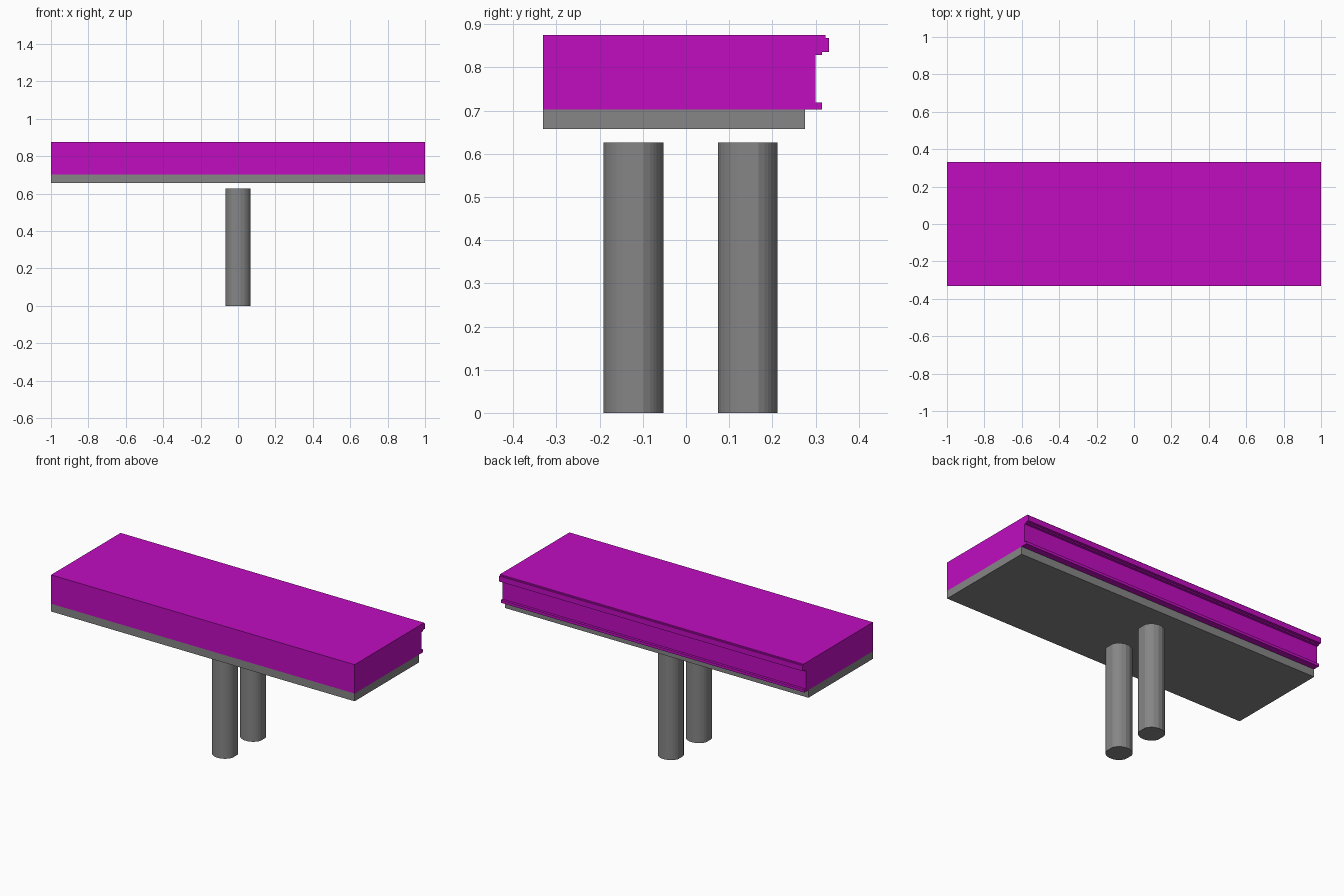
import bpy, math

cube = bpy.data.objects.get("Cube")
if cube:
    bpy.data.objects.remove(cube, do_unlink=True)


def make_material(name, color):
    mat = bpy.data.materials.new(name)
    mat.use_nodes = True
    mat.diffuse_color = color
    mat.node_tree.nodes["Principled BSDF"].inputs["Base Color"].default_value = color
    return mat


def extrude(name, loop_a, loop_b, mat):
    """Closed prism between two matching counter-clockwise loops."""
    n = len(loop_a)
    faces = [tuple(reversed(range(n))), tuple(range(n, 2 * n))]
    faces += [(i, (i + 1) % n, n + (i + 1) % n, n + i) for i in range(n)]
    mesh = bpy.data.meshes.new(name)
    mesh.from_pydata(loop_a + loop_b, [], faces)
    mesh.materials.append(mat)
    obj = bpy.data.objects.new(name, mesh)
    bpy.context.collection.objects.link(obj)
    return obj


def extrude_x(name, profile, mat):
    """Run a (y, z) profile along the full length."""
    return extrude(name, [(-1, y, z) for y, z in profile],
                   [(1, y, z) for y, z in profile], mat)


magenta = make_material("magenta", (0.53, 0.004, 0.53, 1))
grey = make_material("grey", (0.238, 0.238, 0.238, 1))

# Deck with stepped lips along the back edge
extrude_x("deck", [
    (-0.331, 0.703), (0.315, 0.703), (0.315, 0.719), (0.300, 0.719),
    (0.300, 0.829), (0.315, 0.829), (0.315, 0.836), (0.331, 0.836),
    (0.331, 0.868), (0.323, 0.868), (0.323, 0.875), (-0.331, 0.875)], magenta)

# Slab under the deck, set back from the rear edge
extrude_x("under_slab", [
    (-0.331, 0.657), (0.276, 0.657), (0.276, 0.703), (-0.331, 0.703)], grey)

# Faceted columns with a broad flat on each side
quarter = [21, 33, 42, 50, 61, 80]
half = quarter + [180 - a for a in reversed(quarter)]
angles = [math.radians(a) for a in half + [a + 180 for a in half]]
radius = 0.0705
for name, y in (("front_column", -0.122), ("back_column", 0.143)):
    ring = [(radius * math.cos(a), y + radius * math.sin(a)) for a in angles]
    extrude(name, [(px, py, 0) for px, py in ring],
            [(px, py, 0.626) for px, py in ring], grey)
